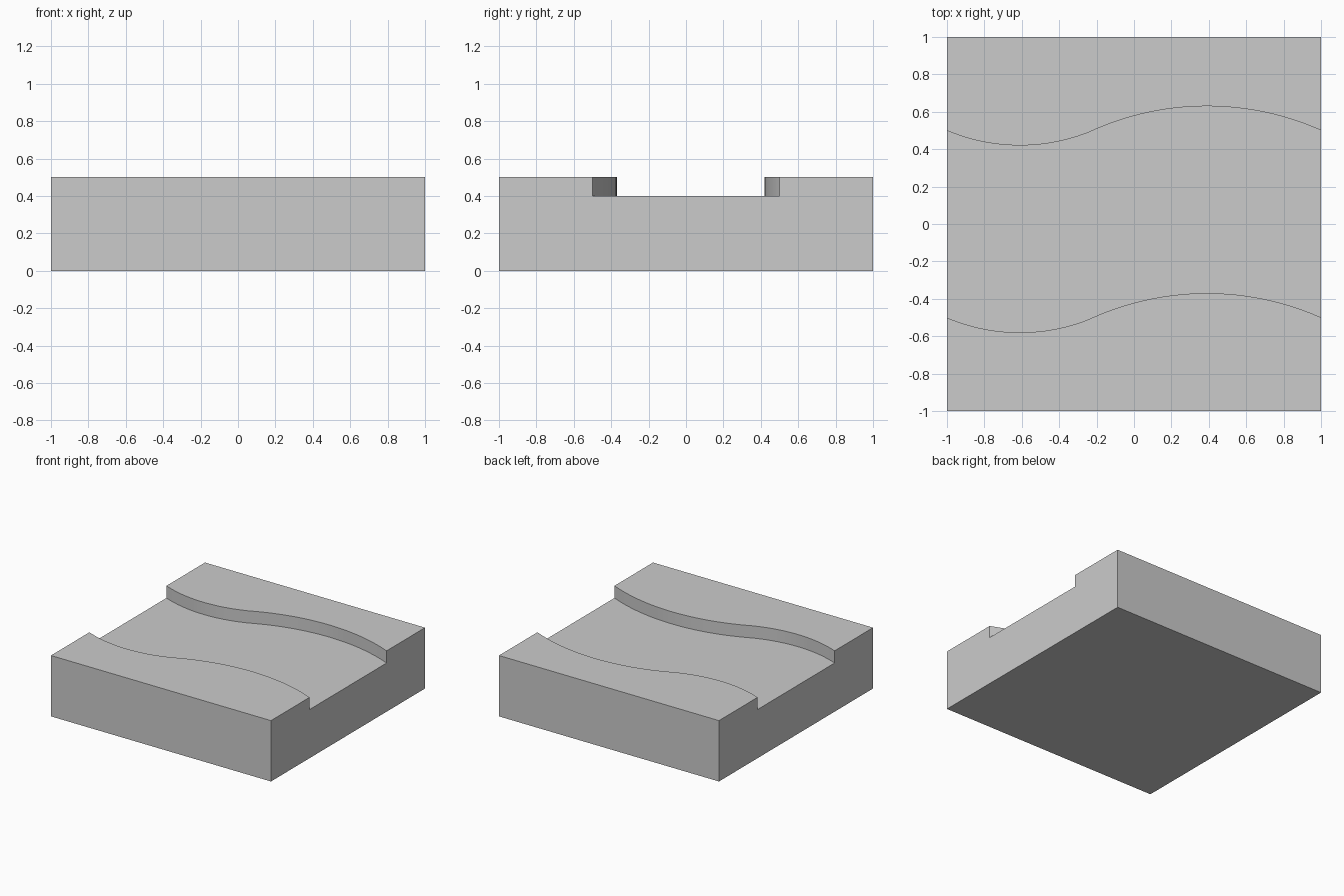
import bpy, bmesh, math

if "Cube" in bpy.data.objects:
    bpy.data.objects.remove(bpy.data.objects["Cube"])

HEIGHT, FLOOR, STEPS = 0.5, 0.4, 24
X_JOIN = -0.21  # where the two tangent arcs meet


def bank_y(x):
    """Channel edge: a radius 1 arc flowing into a radius 1.5 arc."""
    if x < X_JOIN:
        return 1.42 - math.sqrt(1 - (x + 0.61) ** 2)
    return -0.87 + math.sqrt(2.25 - (x - 0.39) ** 2)


def section(x):
    """Block cross-section with the channel cut at this x."""
    far = bank_y(x)
    near = far - 1
    return [(-1, 0), (1, 0), (1, HEIGHT), (far, HEIGHT), (far, FLOOR),
            (near, FLOOR), (near, HEIGHT), (-1, HEIGHT)]


# Stations along the channel, with one exactly at the arc join
xs = [-1 + (X_JOIN + 1) * i / STEPS for i in range(STEPS)]
xs += [X_JOIN + (1 - X_JOIN) * i / STEPS for i in range(STEPS + 1)]

# Loft the sections into one closed solid
bm = bmesh.new()
rings = [[bm.verts.new((x, y, z)) for y, z in section(x)] for x in xs]
for a, b in zip(rings, rings[1:]):
    for i in range(8):
        j = (i + 1) % 8
        bm.faces.new((a[i], a[j], b[j], b[i]))
bm.faces.new(rings[0])
bm.faces.new(rings[-1])
bmesh.ops.recalc_face_normals(bm, faces=bm.faces)

# Merge the flat sides into clean faces
flat = [e for e in bm.edges if e.calc_face_angle(1) < 1e-4]
bmesh.ops.dissolve_edges(bm, edges=flat, use_verts=False)
straight = [v for v in bm.verts if len(v.link_edges) == 2]
bmesh.ops.dissolve_verts(bm, verts=[v for v in straight if abs(v.co.y) > 0.99])

mesh = bpy.data.meshes.new("river_tile")
bm.to_mesh(mesh)
bm.free()
tile = bpy.data.objects.new("river_tile", mesh)
bpy.context.collection.objects.link(tile)

# Smooth curved banks, sharp rims
bpy.context.view_layer.objects.active = tile
tile.select_set(True)
bpy.ops.object.shade_smooth_by_angle(angle=math.radians(30))
